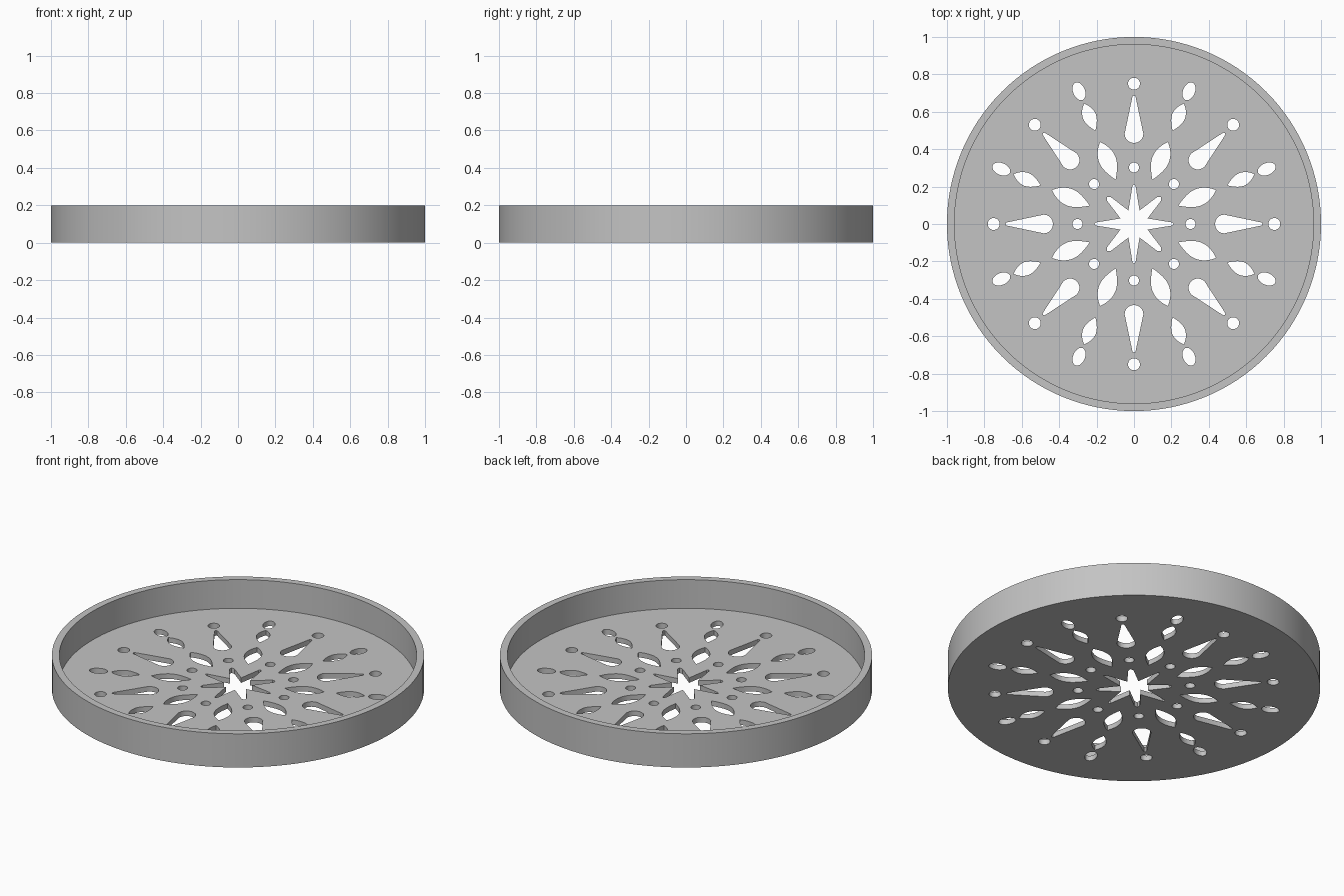
import bpy, bmesh, math
from math import sin, cos, pi

if "Cube" in bpy.data.objects:
    bpy.data.objects.remove(bpy.data.objects["Cube"])

FLOOR, HEIGHT, INNER = 0.03, 0.2, 0.96

grey = bpy.data.materials.new("plain grey")
grey.use_nodes = True
grey.diffuse_color = (0.55, 0.55, 0.55, 1)
grey.node_tree.nodes["Principled BSDF"].inputs["Base Color"].default_value = grey.diffuse_color


def make_object(name, bm):
    bmesh.ops.recalc_face_normals(bm, faces=bm.faces)
    mesh = bpy.data.meshes.new(name)
    bm.to_mesh(mesh)
    bm.free()
    mesh.materials.append(grey)
    obj = bpy.data.objects.new(name, mesh)
    bpy.context.collection.objects.link(obj)
    return obj


def oval(r, length, width, n=20):
    """Outline of an ellipse centred at radius r on the local axis."""
    return [(r + length * cos(2 * pi * i / n), width * sin(2 * pi * i / n)) for i in range(n)]


def petal(start, end, width, n=10):
    """Outline of a leaf, pointed inside and a little blunter outside."""
    side = []
    for i in range(1, n):
        t = i / n
        side.append((start + (end - start) * t, width * sin(pi * t ** 1.1) ** 0.85))
    return [(start, 0)] + side + [(end, 0)] + [(x, -y) for x, y in reversed(side)]


def teardrop(centre, radius, tip, tip_radius, n=10):
    """Outline of a drop with its round end inside and a narrow end outside."""
    big = [(centre + radius * cos(a), radius * sin(a))
           for a in (pi / 2 + pi * i / n for i in range(n + 1))]
    small = [(tip + tip_radius * cos(a), tip_radius * sin(a))
             for a in (-pi / 2 + pi * i / 4 for i in range(5))]
    return big + small


def add_prism(bm, outline, angle=0):
    """Stand an outline up as a cutter, turned about the centre."""
    c, s = cos(angle), sin(angle)
    verts = [bm.verts.new((x * c - y * s, x * s + y * c, -0.1)) for x, y in outline]
    face = bm.faces.new(verts)
    out = bmesh.ops.extrude_face_region(bm, geom=[face])
    top = [v for v in out["geom"] if isinstance(v, bmesh.types.BMVert)]
    bmesh.ops.translate(bm, verts=top, vec=(0, 0, 0.2))


# Tray body: lathed rings joined by walls, closed by two discs
bm = bmesh.new()
count = 128
rings = []
for radius, z in ((1, 0), (1, HEIGHT), (INNER, HEIGHT), (INNER, FLOOR)):
    rings.append([bm.verts.new((radius * cos(2 * pi * i / count), radius * sin(2 * pi * i / count), z))
                  for i in range(count)])
for low, high in zip(rings, rings[1:]):
    for i in range(count):
        j = (i + 1) % count
        bm.faces.new((low[i], low[j], high[j], high[i]))
bm.faces.new(rings[0])
bm.faces.new(rings[-1])
tray = make_object("tray", bm)

# Pierced pattern: central star with rounded points
bm = bmesh.new()
star = []
for i in range(8):
    half = 0.008 if i % 2 == 0 else 0.014
    reach = 0.213 if i % 2 == 0 else 0.205
    a = i * pi / 4
    for x, y in ((reach - half, -half), (reach, 0), (reach - half, half)):
        star.append((x * cos(a) - y * sin(a), x * sin(a) + y * cos(a)))
    a += pi / 8
    star.append((0.078 * cos(a), 0.078 * sin(a)))
add_prism(bm, star)

# Pierced pattern: eight spokes with petals between them
for i in range(8):
    spoke, between = i * pi / 4, i * pi / 4 + pi / 8
    add_prism(bm, oval(0.302, 0.027, 0.027), spoke)
    add_prism(bm, teardrop(0.483, 0.05, 0.678, 0.009), spoke)
    add_prism(bm, oval(0.75, 0.032, 0.032), spoke)
    add_prism(bm, petal(0.257, 0.475, 0.046), between)
    add_prism(bm, petal(0.54, 0.697, 0.036), between)
    add_prism(bm, oval(0.768, 0.05, 0.032), between)
cutter = make_object("pattern_cutter", bm)
cutter.hide_render = True

# Cut the pattern through the floor
cut = tray.modifiers.new("pattern", "BOOLEAN")
cut.operation = "DIFFERENCE"
cut.solver = "EXACT"
cut.object = cutter
bpy.ops.object.select_all(action="DESELECT")
tray.select_set(True)
bpy.context.view_layer.objects.active = tray
bpy.ops.object.modifier_apply(modifier=cut.name)
bpy.data.objects.remove(cutter)
bpy.ops.object.shade_smooth_by_angle(angle=math.radians(30))
